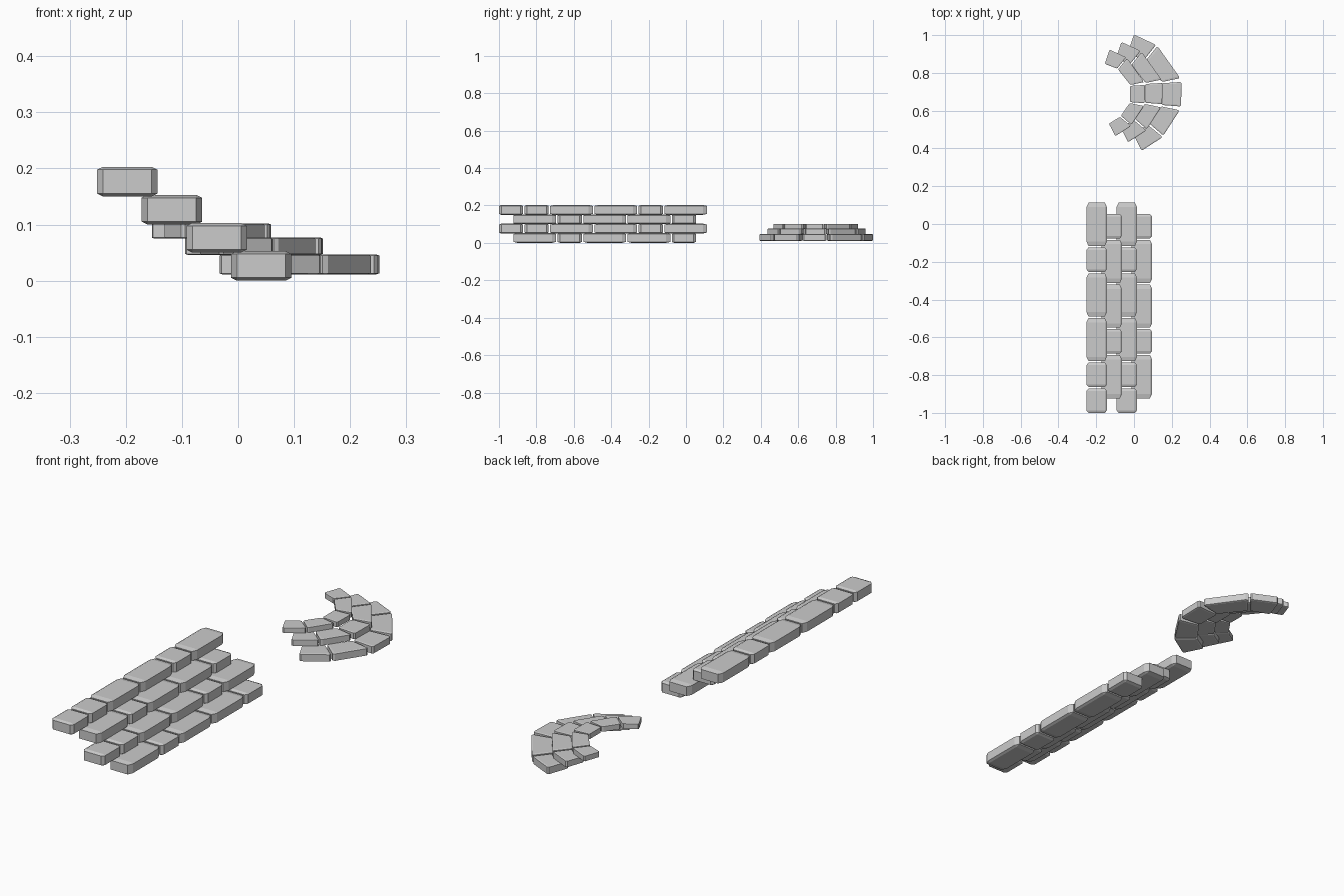
import bpy
import bmesh
from mathutils import Vector

if "Cube" in bpy.data.objects:
    bpy.data.objects.remove(bpy.data.objects["Cube"])


def stone(name, corners, z0, height, chamfer):
    """Chamfered unit cube, stretched over a four-cornered plan."""
    bm = bmesh.new()
    bmesh.ops.create_cube(bm, size=1)
    bmesh.ops.bevel(bm, geom=bm.edges[:], offset=chamfer, segments=1,
                    affect='EDGES', profile=0.5)
    a, b, c, d = [Vector(p) for p in corners]
    for v in bm.verts:
        u, w = v.co.x + 0.5, v.co.y + 0.5
        p = a.lerp(b, u).lerp(d.lerp(c, u), w)
        v.co = (p.x, p.y, z0 + (v.co.z + 0.5) * height)
    bmesh.ops.recalc_face_normals(bm, faces=bm.faces[:])
    me = bpy.data.meshes.new(name)
    bm.to_mesh(me)
    bm.free()
    ob = bpy.data.objects.new(name, me)
    bpy.context.collection.objects.link(ob)


# Straight stairs: two alternating patterns of long and short stones
LONG, SHORT, GAP = 0.2285, 0.129, 0.008
PATTERNS = [(0.053, "SLLSL"), (0.1125, "LSLLSS")]
for row in range(4):
    y, pattern = PATTERNS[row % 2]
    x0 = -0.0125 - 0.0797 * row
    x1 = x0 + 0.108
    for i, kind in enumerate(pattern):
        length = LONG if kind == "L" else SHORT
        stone(f"straight_step_{row + 1}_stone_{i + 1}",
              [(x0, y - length), (x1, y - length), (x1, y), (x0, y)],
              0.05 * row, 0.053, 0.1)
        y -= length + GAP

# Curved stairs: plan of the lowest arc, repeated smaller and higher
ARC = [
    [(-0.035, 0.902), (0.053, 0.868), (0.117, 0.948), (0.0, 1.003)],
    [(0.060, 0.862), (0.148, 0.752), (0.245, 0.772), (0.124, 0.942)],
    [(0.145, 0.630), (0.249, 0.622), (0.252, 0.752), (0.145, 0.745)],
    [(0.080, 0.533), (0.155, 0.468), (0.242, 0.602), (0.142, 0.623)],
    [(-0.005, 0.477), (0.040, 0.388), (0.152, 0.460), (0.073, 0.525)],
]
STEPS = [(1.0, 0.0, 0.0, 0.011), (0.863, -0.066, 0.098, 0.046),
         (0.745, -0.129, 0.176, 0.075)]
for step, (s, dx, dy, z0) in enumerate(STEPS):
    for i, plan in enumerate(ARC):
        stone(f"curved_step_{step + 1}_stone_{i + 1}",
              [(x * s + dx, y * s + dy) for x, y in plan],
              z0, 0.036 * s, 0.06)
